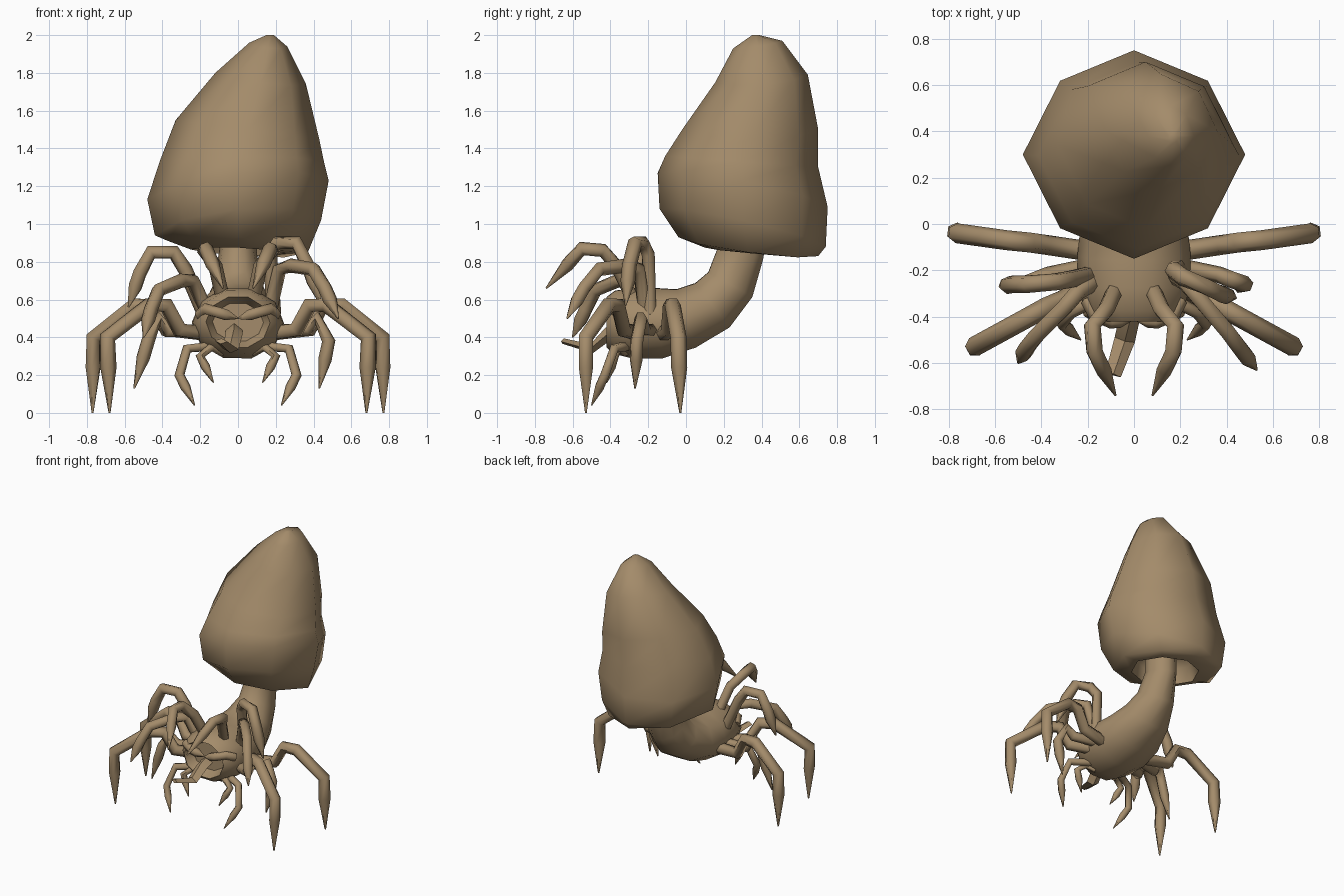
import bpy
import bmesh
from math import cos, sin, pi, radians
from mathutils import Vector

default_cube = bpy.data.objects.get("Cube")
if default_cube:
    bpy.data.objects.remove(default_cube, do_unlink=True)

# One fleshy tan colour for the whole creature
tan = bpy.data.materials.new("tan_flesh")
tan.use_nodes = True
tan_colour = (0.37, 0.26, 0.145, 1)
tan.diffuse_color = tan_colour
shader = tan.node_tree.nodes["Principled BSDF"]
shader.inputs["Base Color"].default_value = tan_colour
shader.inputs["Roughness"].default_value = 0.8


def loft(name, rings, smooth_angle, recess=0):
    """Skin a list of vertex rings, close both ends, optionally sink the last."""
    bm = bmesh.new()
    loops = [[bm.verts.new(point) for point in ring] for ring in rings]
    count = len(loops[0])
    for lower, upper in zip(loops, loops[1:]):
        for i in range(count):
            j = (i + 1) % count
            bm.faces.new((lower[i], lower[j], upper[j], upper[i]))
    bm.faces.new(reversed(loops[0]))
    end = bm.faces.new(loops[-1])
    bmesh.ops.recalc_face_normals(bm, faces=bm.faces[:])
    if recess:
        bmesh.ops.inset_region(bm, faces=[end], thickness=recess / 2, depth=-recess)
    mesh = bpy.data.meshes.new(name)
    bm.to_mesh(mesh)
    bm.free()
    mesh.materials.append(tan)
    obj = bpy.data.objects.new(name, mesh)
    bpy.context.collection.objects.link(obj)
    bpy.ops.object.select_all(action="DESELECT")
    obj.select_set(True)
    bpy.context.view_layer.objects.active = obj
    bpy.ops.object.shade_smooth_by_angle(angle=radians(smooth_angle))


def tube(name, path, radii, sides, smooth_angle=65, recess=0):
    """Sweep rings along a path; each radius is (across, in the bend)."""
    points = [Vector(p) for p in path]
    rings = []
    across = Vector((1, 0, 0))
    if abs((points[1] - points[0]).normalized().x) > 0.8:
        across = Vector((0, 1, 0))
    for i, point in enumerate(points):
        before = points[max(i - 1, 0)]
        after = points[min(i + 1, len(points) - 1)]
        if before != point and after != point:
            tangent = (point - before).normalized() + (after - point).normalized()
        else:
            tangent = after - before
        tangent.normalize()
        across = (across - tangent * across.dot(tangent)).normalized()
        other = tangent.cross(across)
        wide, deep = radii[i]
        rings.append([point + across * wide * cos(2 * pi * k / sides)
                      + other * deep * sin(2 * pi * k / sides)
                      for k in range(sides)])
    loft(name, rings, smooth_angle, recess)


def leg(name, path, thickness, mirror=(1, -1)):
    """Jointed leg ending in a pointed claw, given for the left side."""
    for sign in mirror:
        side = "left" if sign > 0 else "right"
        points = [Vector((x * sign, y, z)) for x, y, z in path]
        sizes = [thickness] * len(points) + [thickness * 0.12]
        # keep the claw stout below the last joint
        points.insert(-1, points[-2].lerp(points[-1], 0.4))
        tube(side + "_" + name, points, [(s, s) for s in sizes], 6)


# Lopsided cap with a hollow underside
def cap_ring(x, y, z, rx, ry, tilt_x=0, tilt_y=0):
    ring = []
    for k in range(8):
        a = pi * k / 4
        squeeze = 0.94 if k % 2 else 1
        ring.append((x + rx * cos(a) * squeeze, y + ry * sin(a),
                     z + tilt_x * cos(a) + tilt_y * sin(a)))
    return ring


loft("cap", [
    cap_ring(0.02, 0.32, 1.04, 0.16, 0.16),
    cap_ring(0, 0.33, 0.98, 0.22, 0.22),
    cap_ring(0, 0.34, 0.855, 0.25, 0.24, -0.01, -0.02),
    cap_ring(0, 0.33, 0.88, 0.37, 0.37, -0.03, -0.05),
    cap_ring(0, 0.3, 0.98, 0.44, 0.44, 0.04, -0.1),
    cap_ring(0, 0.3, 1.18, 0.48, 0.45, 0.05, -0.09),
    cap_ring(0.02, 0.295, 1.33, 0.435, 0.405, 0, -0.03),
    cap_ring(0.05, 0.34, 1.5, 0.38, 0.36, -0.05),
    cap_ring(0.12, 0.4, 1.77, 0.24, 0.245, -0.03, 0.02),
    cap_ring(0.16, 0.38, 1.95, 0.1, 0.13, -0.01, 0.02),
    cap_ring(0.17, 0.37, 2, 0.02, 0.02),
], 70)

# Stalk that bends down and swells into the body, with a sunken face
tube("body", [
    (0.02, 0.32, 1.1), (0, 0.29, 0.85), (0, 0.235, 0.68), (0, 0.14, 0.57),
    (0, 0, 0.5), (0, -0.14, 0.475), (0, -0.28, 0.475), (0, -0.38, 0.48),
    (0, -0.42, 0.48),
], [
    (0.1, 0.12), (0.1, 0.13), (0.13, 0.14), (0.18, 0.155),
    (0.23, 0.17), (0.245, 0.195), (0.24, 0.195), (0.21, 0.175),
    (0.17, 0.14),
], 10, 50, 0.07)

# Long walking legs
leg("rear_leg", [(0.18, -0.12, 0.42), (0.38, -0.09, 0.44), (0.45, -0.08, 0.57),
                 (0.55, -0.07, 0.57), (0.765, -0.04, 0.4), (0.77, -0.03, 0)], 0.043)
leg("front_leg", [(0.16, -0.24, 0.42), (0.31, -0.33, 0.44), (0.38, -0.36, 0.57),
                  (0.47, -0.41, 0.57), (0.69, -0.53, 0.4), (0.68, -0.53, 0)], 0.043)
leg("middle_leg", [(0.18, -0.18, 0.44), (0.37, -0.22, 0.44), (0.42, -0.24, 0.5),
                   (0.48, -0.26, 0.38), (0.43, -0.27, 0.13)], 0.036, [1])
leg("middle_leg", [(0.18, -0.18, 0.44), (0.37, -0.22, 0.43), (0.42, -0.24, 0.5),
                   (0.47, -0.26, 0.4), (0.55, -0.27, 0.13)], 0.036, [-1])

# Raised arms along the back
leg("back_arm", [(0.19, -0.19, 0.52), (0.17, -0.2, 0.84), (0.21, -0.23, 0.9),
                 (0.31, -0.27, 0.9), (0.37, -0.3, 0.78), (0.44, -0.32, 0.57)],
    0.039, [1])
leg("back_arm", [(0.19, -0.22, 0.55), (0.28, -0.24, 0.76), (0.34, -0.25, 0.85),
                 (0.46, -0.26, 0.85), (0.52, -0.26, 0.74), (0.58, -0.27, 0.56)],
    0.039, [-1])
leg("side_arm", [(0.17, -0.22, 0.55), (0.22, -0.25, 0.76), (0.28, -0.32, 0.78),
                 (0.4, -0.46, 0.76), (0.46, -0.54, 0.66), (0.53, -0.63, 0.5)],
    0.038, [1])
leg("side_arm", [(0.17, -0.25, 0.55), (0.24, -0.29, 0.7), (0.3, -0.36, 0.7),
                 (0.42, -0.48, 0.65), (0.46, -0.53, 0.55), (0.5, -0.6, 0.4)],
    0.038, [-1])
leg("upper_arm", [(0.08, -0.28, 0.6), (0.12, -0.37, 0.78), (0.18, -0.44, 0.86),
                  (0.17, -0.55, 0.87), (0.08, -0.74, 0.66)], 0.038)

# Small feeding legs under the face
leg("feeder", [(0.1, -0.3, 0.36), (0.17, -0.33, 0.35), (0.27, -0.38, 0.34),
               (0.31, -0.43, 0.2), (0.23, -0.5, 0.04)], 0.027)
leg("small_feeder", [(0.08, -0.32, 0.32), (0.14, -0.36, 0.35), (0.2, -0.38, 0.3),
                     (0.13, -0.42, 0.16)], 0.025)

# Mandibles folded over the face and a flat square-ended proboscis
leg("mandible", [(0.2, -0.33, 0.52), (0.17, -0.39, 0.55), (0.1, -0.42, 0.53),
                 (0, -0.41, 0.5)], 0.032)
tube("proboscis", [(-0.02, -0.34, 0.44), (-0.02, -0.41, 0.42),
                   (-0.04, -0.5, 0.34), (-0.09, -0.65, 0.38)],
     [(0.045, 0.035), (0.045, 0.035), (0.045, 0.025), (0.035, 0.015)], 4, 30)
